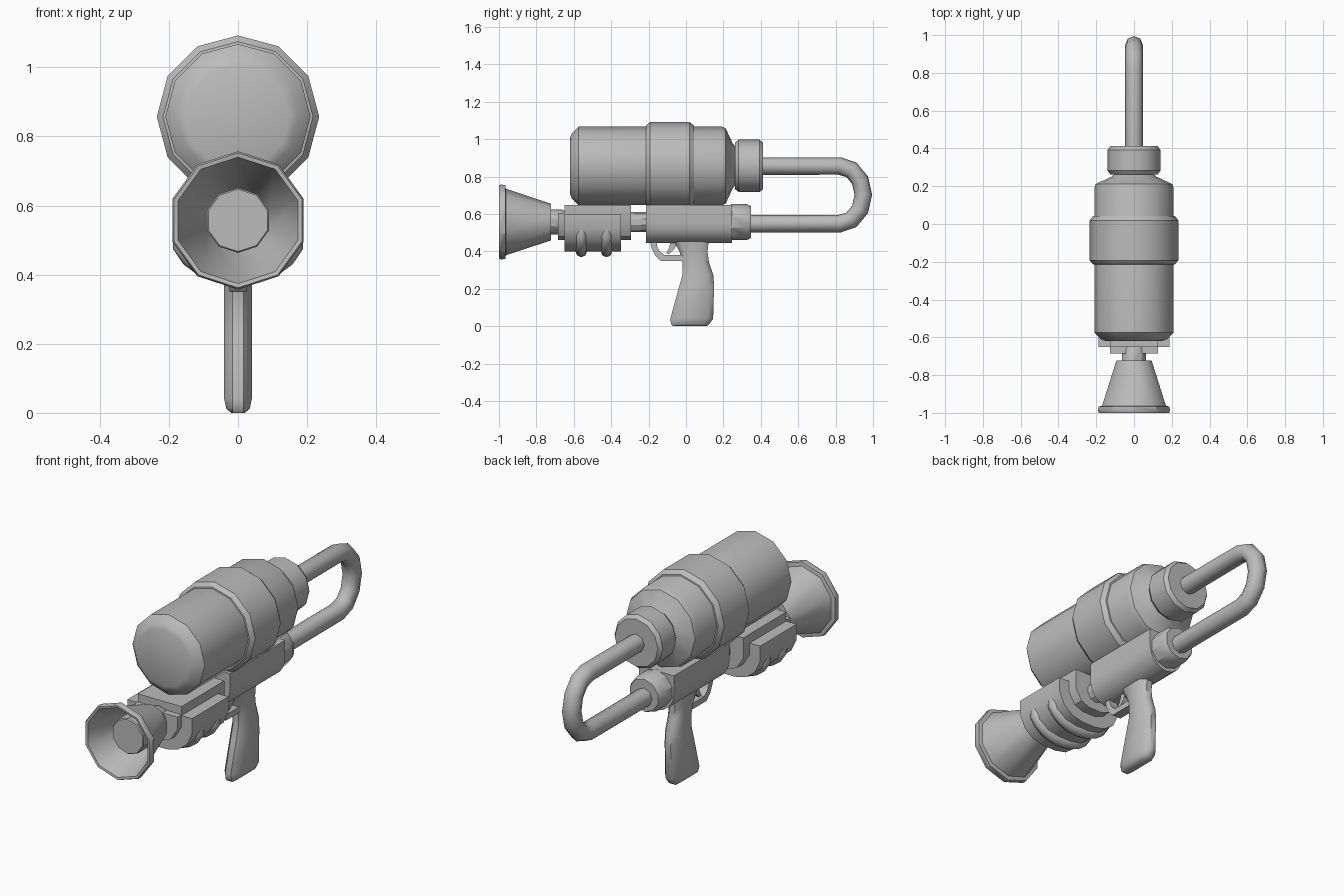
import bpy, bmesh, math
from mathutils import Vector

if "Cube" in bpy.data.objects:
    bpy.data.objects.remove(bpy.data.objects["Cube"])

grey = bpy.data.materials.new("plain grey")
grey.diffuse_color = (0.5, 0.5, 0.5, 1)
grey.use_nodes = True
grey.node_tree.nodes["Principled BSDF"].inputs["Base Color"].default_value = grey.diffuse_color


def finish(obj, angle=35):
    if not obj.data.materials:
        obj.data.materials.append(grey)
    bpy.ops.object.select_all(action='DESELECT')
    obj.select_set(True)
    bpy.context.view_layer.objects.active = obj
    bpy.ops.object.shade_smooth_by_angle(angle=math.radians(angle))
    return obj


def loft(name, rings, angle=35):
    """Skin a list of equal-sized rings of points and cap both ends."""
    bm = bmesh.new()
    rows = [[bm.verts.new(p) for p in ring] for ring in rings]
    n = len(rows[0])
    for a, b in zip(rows, rows[1:]):
        for i in range(n):
            j = (i + 1) % n
            bm.faces.new((a[i], a[j], b[j], b[i]))
    bm.faces.new(rows[0])
    bm.faces.new(rows[-1])
    bmesh.ops.recalc_face_normals(bm, faces=bm.faces)
    me = bpy.data.meshes.new(name)
    bm.to_mesh(me)
    bm.free()
    obj = bpy.data.objects.new(name, me)
    bpy.context.collection.objects.link(obj)
    return finish(obj, angle)


def lathe(name, zc, n, profile, angle=35):
    """Turn (y, radius) points about a horizontal axis, one corner at the top."""
    rings = []
    for y, r in profile:
        rings.append([(r * math.sin(2 * math.pi * i / n), y,
                       zc + r * math.cos(2 * math.pi * i / n)) for i in range(n)])
    return loft(name, rings, angle)


def prism(name, half, y0, y1):
    """Extrude a mirrored (x, z) half section along y."""
    sec = half + [(-x, z) for x, z in reversed(half)]
    return loft(name, [[(x, y, z) for x, z in sec] for y in (y0, y1)])


def tube(name, pts, r, taper=None):
    """Round tube along a path."""
    cu = bpy.data.curves.new(name, 'CURVE')
    cu.dimensions = '3D'
    cu.bevel_depth = r
    cu.bevel_resolution = 2
    cu.use_fill_caps = True
    sp = cu.splines.new('POLY')
    sp.points.add(len(pts) - 1)
    for i, p in enumerate(pts):
        sp.points[i].co = (*p, 1)
        sp.points[i].radius = taper[i] if taper else 1
    obj = bpy.data.objects.new(name, cu)
    bpy.context.collection.objects.link(obj)
    bpy.ops.object.select_all(action='DESELECT')
    obj.select_set(True)
    bpy.context.view_layer.objects.active = obj
    bpy.ops.object.convert(target='MESH')
    return finish(bpy.context.view_layer.objects.active, 50)


# Water tank, its raised band and rear cap
TZ, BZ = 0.857, 0.557
lathe("tank", TZ, 12, [(-0.62, 0.15), (-0.61, 0.175), (-0.575, 0.21), (0.19, 0.21),
                       (0.212, 0.202), (0.25, 0.12), (0.262, 0.105), (0.30, 0.10)])
lathe("tank_band", TZ, 12, [(-0.215, 0.205), (-0.213, 0.217), (-0.192, 0.235),
                            (0.018, 0.235), (0.042, 0.217), (0.044, 0.205)])
lathe("tank_cap", TZ, 12, [(0.262, 0.125), (0.282, 0.14), (0.392, 0.14), (0.412, 0.125)])

# Looped rear pipe
mid, h = (TZ + 0.548) / 2, 0.154
loop = [(0, 0.40, TZ - 0.001)]
for k in range(7):
    a = math.pi / 2 - math.pi * k / 6
    loop.append((0, 0.822 + 0.126 * math.cos(a), mid + h * math.sin(a)))
loop.append((0, 0.33, 0.548))
tube("rear_pipe", loop, 0.047)

# Receiver: flat top, round underside
receiver = [(0.102, 0.647), (0.102, 0.55)]
for k in range(1, 4):
    a = math.radians(22.5 * k)
    receiver.append((0.102 * math.cos(a), 0.55 - 0.106 * math.sin(a)))
receiver.append((0.008, 0.444))
prism("receiver", receiver, -0.214, 0.246)
lathe("receiver_cap", BZ, 10, [(0.24, 0.096), (0.325, 0.096), (0.348, 0.085)])

# Barrel core joining receiver, fore-end and nozzle
lathe("barrel", BZ, 10, [(-0.74, 0.066), (-0.66, 0.066), (-0.64, 0.053), (-0.20, 0.053)])

# Fore-end: inner block, wide outer shell and two grip ridges
prism("fore_end_block", [(0.127, 0.647), (0.127, 0.54), (0.09, 0.48), (0.04, 0.46)],
      -0.65, -0.295)
prism("fore_end_front", [(0.127, 0.605), (0.127, 0.54), (0.09, 0.48), (0.04, 0.46)],
      -0.685, -0.64)
prism("fore_end_shell", [(0.188, 0.60), (0.188, 0.52), (0.158, 0.455), (0.105, 0.415),
                         (0.04, 0.40)], -0.65, -0.347)
for i, y in enumerate((-0.56, -0.425)):
    pts = [(0.168 * math.cos(math.pi * k / 10), y, 0.525 - 0.125 * math.sin(math.pi * k / 10))
           for k in range(11)]
    tube(f"grip_ridge_{i + 1}", pts, 0.031, [0.6] + [1] * 9 + [0.6])

# Flared nozzle: outer cone, rim, hollow inside, and inner plug
lathe("nozzle", BZ, 10, [(-0.722, 0.09), (-0.722, 0.098), (-0.963, 0.178), (-0.966, 0.198),
                         (-0.99, 0.20), (-1.0, 0.195), (-0.998, 0.183), (-0.965, 0.172),
                         (-0.74, 0.094)])
lathe("nozzle_plug", BZ, 10, [(-0.74, 0.094), (-0.91, 0.094), (-0.915, 0.09)])

# Pistol grip: rows of (z, front y, back y, half width)
rows = [(0.0, -0.07, 0.11, 0.02), (0.012, -0.08, 0.125, 0.034), (0.04, -0.084, 0.145, 0.04),
        (0.21, -0.037, 0.15, 0.04), (0.27, -0.02, 0.147, 0.04), (0.345, -0.02, 0.122, 0.04),
        (0.40, -0.035, 0.115, 0.04), (0.46, -0.07, 0.122, 0.04)]
grip = []
for z, f, b, w in rows:
    c = 0.03
    half = [(0.016, f), (w, f + c), (w, b - c), (0.016, b)]
    grip.append([(x, y, z) for x, y in half + [(-x, y) for x, y in reversed(half)]])
loft("grip", grip, 50)

# Trigger guard strip and trigger, drawn as side (y, z) paths with thickness
def strip(name, outer, inner, w):
    side = outer + inner[::-1]
    return loft(name, [[(x, y, z) for y, z in side] for x in (-w, w)])


strip("trigger_guard", [(-0.193, 0.46), (-0.185, 0.42), (-0.165, 0.38), (-0.135, 0.35), (0.0, 0.35)],
      [(-0.158, 0.46), (-0.155, 0.43), (-0.14, 0.40), (-0.115, 0.38), (0.0, 0.38)], 0.025)
strip("trigger", [(-0.085, 0.46), (-0.088, 0.425), (-0.105, 0.39)],
      [(-0.045, 0.46), (-0.06, 0.415), (-0.09, 0.385)], 0.015)
